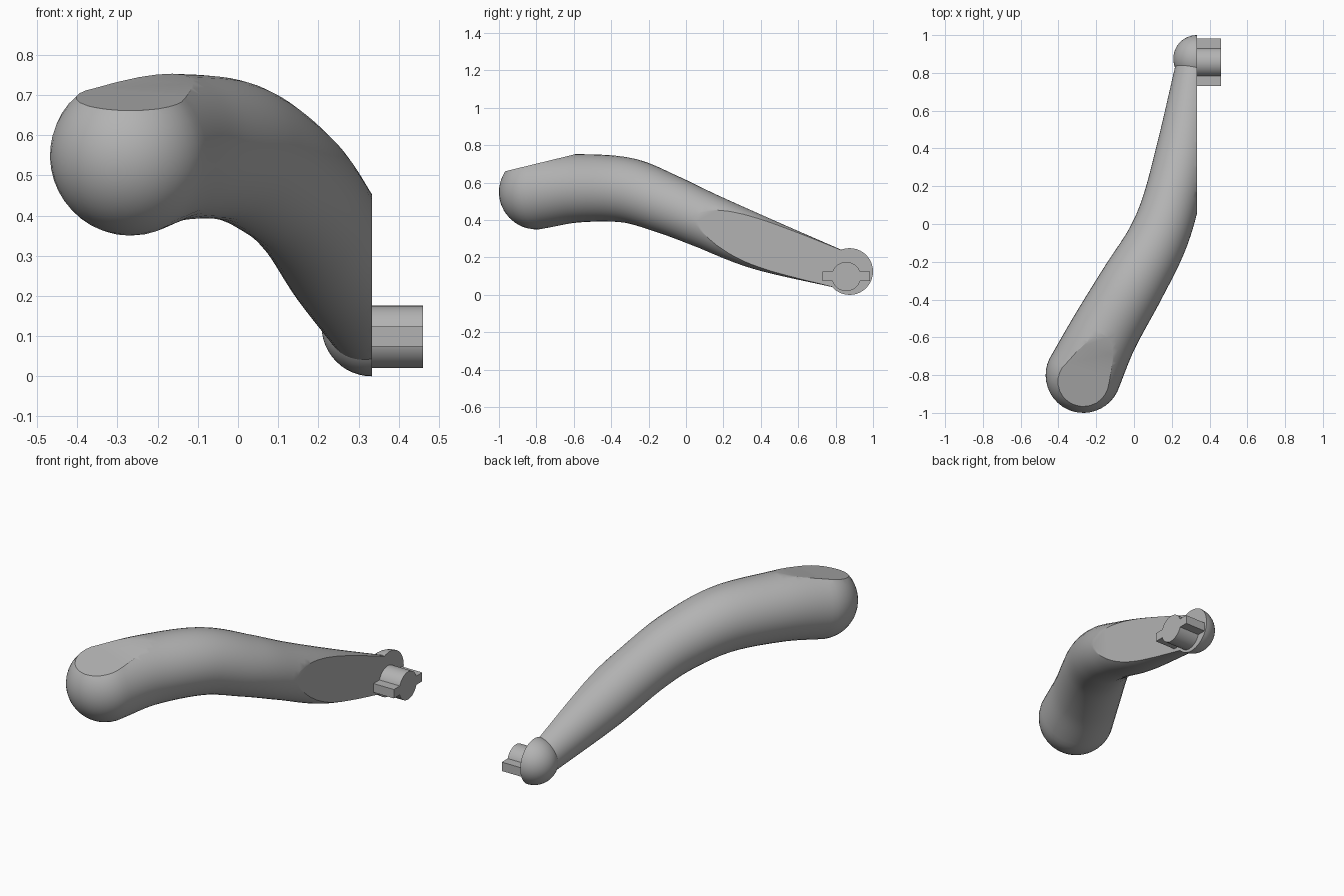
import bpy, bmesh
from math import sin, cos, pi, radians
from mathutils import Vector, Matrix

cube = bpy.data.objects.get("Cube")
if cube:
    bpy.data.objects.remove(cube, do_unlink=True)

grey = bpy.data.materials.new("light_grey")
grey.use_nodes = True
grey.diffuse_color = (0.45, 0.45, 0.45, 1)
grey.node_tree.nodes["Principled BSDF"].inputs["Base Color"].default_value = grey.diffuse_color

CUT_X = 0.333   # flat inner side of the arm
SIDES = 40


def finish(bm, name):
    """Turn a bmesh into a shaded object."""
    bmesh.ops.recalc_face_normals(bm, faces=bm.faces[:])
    mesh = bpy.data.meshes.new(name)
    bm.to_mesh(mesh)
    bm.free()
    mesh.materials.append(grey)
    obj = bpy.data.objects.new(name, mesh)
    bpy.context.collection.objects.link(obj)
    bpy.ops.object.select_all(action='DESELECT')
    obj.select_set(True)
    bpy.context.view_layer.objects.active = obj
    bpy.ops.object.shade_smooth_by_angle(angle=radians(30))
    return obj


def slice_off(bm, point, normal):
    """Cut away what lies on the normal's side and close the hole."""
    cut = bmesh.ops.bisect_plane(bm, geom=bm.verts[:] + bm.edges[:] + bm.faces[:], dist=1e-5,
                                 plane_co=point, plane_no=normal, clear_outer=True)
    edges = [e for e in cut["geom_cut"] if isinstance(e, bmesh.types.BMEdge)]
    bmesh.ops.holes_fill(bm, edges=edges, sides=0)


def spline(a, b, c, d, t):
    return 0.5 * (2 * b + (c - a) * t + (2 * a - 5 * b + 4 * c - d) * t * t
                  + (3 * b - a - 3 * c + d) * t ** 3)


# Arm path: x, y, z, radius
path = [Vector(p) for p in (
    (-0.268, -0.80, 0.550, 0.200),
    (-0.160, -0.58, 0.570, 0.183),
    (-0.010, -0.32, 0.560, 0.174),
    (0.115, -0.10, 0.485, 0.160),
    (0.190, 0.10, 0.400, 0.150),
    (0.262, 0.40, 0.275, 0.142),
    (0.319, 0.83, 0.133, 0.100))]
ends = [2 * path[0] - path[1]] + path + [2 * path[-1] - path[-2]]
STEPS = 8
samples = [spline(*ends[i:i + 4], s / STEPS) for i in range(len(path) - 1) for s in range(STEPS)]
samples.append(path[-1])

# Rings: rounded front cap first, then the tube
centres = [s.to_3d() for s in samples]
start_dir = (centres[1] - centres[0]).normalized()
rings = []
for k in range(1, 10):
    a = pi / 2 * k / 10
    r = samples[0][3]
    rings.append((centres[0] - start_dir * r * cos(a), start_dir, r * sin(a)))
for i, s in enumerate(samples):
    tangent = centres[min(i + 1, len(centres) - 1)] - centres[max(i - 1, 0)]
    rings.append((centres[i], tangent.normalized(), s[3]))

bm = bmesh.new()
loops = []
for centre, tangent, r in rings:
    side = tangent.cross(Vector((0, 0, 1))).normalized()
    up = side.cross(tangent)
    loops.append([bm.verts.new(centre + r * (side * cos(2 * pi * j / SIDES) + up * sin(2 * pi * j / SIDES)))
                  for j in range(SIDES)])
for one, two in zip(loops, loops[1:]):
    for j in range(SIDES):
        k = (j + 1) % SIDES
        bm.faces.new((one[j], one[k], two[k], two[j]))
tip = bm.verts.new(centres[0] - start_dir * samples[0][3])
for j in range(SIDES):
    bm.faces.new((tip, loops[0][(j + 1) % SIDES], loops[0][j]))
bm.faces.new(loops[-1])
slice_off(bm, (CUT_X, 0, 0), (1, 0, 0))
slice_off(bm, (0, -0.95, 0.665), (0, -0.243, 1))   # flat on top of the rounded end
finish(bm, "arm")

# Half ball at the joint
bm = bmesh.new()
bmesh.ops.create_uvsphere(bm, u_segments=SIDES, v_segments=24, radius=0.125,
                          matrix=Matrix.Translation((CUT_X, 0.875, 0.125)) @ Matrix.Rotation(pi / 2, 4, 'Y'))
slice_off(bm, (CUT_X, 0, 0), (1, 0, 0))
finish(bm, "joint_ball")

# Pin and its two side tabs
PIN_Y, PIN_Z, PIN_END = 0.857, 0.098, 0.46
middle = (CUT_X + PIN_END) / 2
length = PIN_END - CUT_X
bm = bmesh.new()
bmesh.ops.create_cone(bm, cap_ends=True, segments=SIDES, radius1=0.078, radius2=0.078, depth=length + 0.02,
                      matrix=Matrix.Translation((middle - 0.01, PIN_Y, PIN_Z)) @ Matrix.Rotation(pi / 2, 4, 'Y'))
finish(bm, "joint_pin")

for name, sign in (("front_tab", -1), ("back_tab", 1)):
    bm = bmesh.new()
    bmesh.ops.create_cube(bm, size=1, matrix=Matrix.Translation((middle - 0.01, PIN_Y + sign * 0.094, PIN_Z + 0.001))
                          @ Matrix.Diagonal((length + 0.02, 0.064, 0.05, 1)))
    finish(bm, name)
